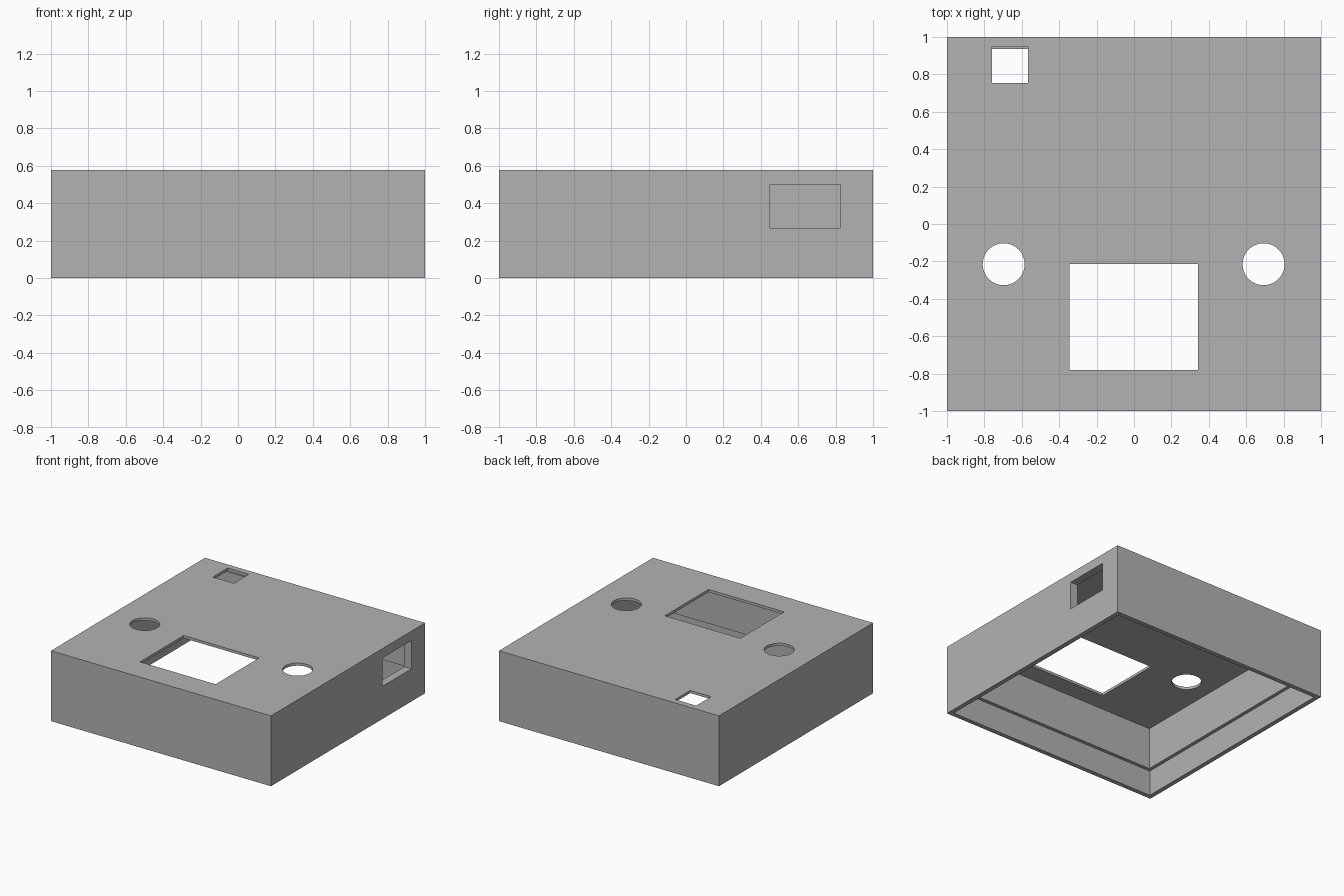
import bpy
import math

default = bpy.data.objects.get("Cube")
if default:
    bpy.data.objects.remove(default, do_unlink=True)

HEIGHT = 0.578
CEILING = 0.556   # underside of the top plate
LEDGE = 0.21      # height of the step inside the walls


def box(name, x, y, z):
    """Box from (min, max) ranges on each axis."""
    ranges = (x, y, z)
    bpy.ops.mesh.primitive_cube_add(size=1, location=[(a + b) / 2 for a, b in ranges])
    obj = bpy.context.object
    obj.name = name
    obj.scale = [b - a for a, b in ranges]
    bpy.ops.object.transform_apply(location=True, rotation=False, scale=True)
    return obj


def square_box(name, half, z):
    return box(name, (-half, half), (-half, half), z)


def cut(target, cutter):
    """Subtract a cutter, then discard it."""
    cutter.hide_render = True
    bpy.context.view_layer.objects.active = target
    mod = target.modifiers.new("cut", "BOOLEAN")
    mod.operation = "DIFFERENCE"
    mod.solver = "EXACT"
    mod.object = cutter
    bpy.ops.object.modifier_apply(modifier=mod.name)
    bpy.data.objects.remove(cutter, do_unlink=True)


# Outer shell
shell = square_box("enclosure_shell", 1.0, (0, HEIGHT))

# Hollow interior with a wider recess at the open bottom
cut(shell, square_box("interior_cutter", 0.935, (-0.1, CEILING)))
cut(shell, square_box("lid_recess_cutter", 0.963, (-0.1, LEDGE)))

# Screen window and small square opening in the top plate
through = (0.5, 0.7)
cut(shell, box("window_cutter", (-0.345, 0.342), (-0.78, -0.213), through))
cut(shell, box("square_hole_cutter", (-0.758, -0.567), (0.755, 0.95), (CEILING - 0.001, 0.7)))

# Round holes either side of the window
for side in (-1, 1):
    bpy.ops.mesh.primitive_cylinder_add(
        vertices=64, radius=0.112, depth=0.2,
        location=(side * 0.695 - 0.002, -0.215, HEIGHT))
    cut(shell, bpy.context.object)

# Connector port in the left wall
cut(shell, box("port_cutter", (0.9, 1.1), (0.45, 0.825), (0.268, 0.5)))

# Plain grey plastic
grey = bpy.data.materials.new("grey_plastic")
grey.use_nodes = True
color = (0.45, 0.45, 0.45, 1)
grey.diffuse_color = color
grey.node_tree.nodes["Principled BSDF"].inputs["Base Color"].default_value = color
shell.data.materials.clear()
shell.data.materials.append(grey)

# Smooth hole walls, sharp edges elsewhere
bpy.ops.object.select_all(action="DESELECT")
shell.select_set(True)
bpy.context.view_layer.objects.active = shell
bpy.ops.object.shade_smooth_by_angle(angle=math.radians(30))
